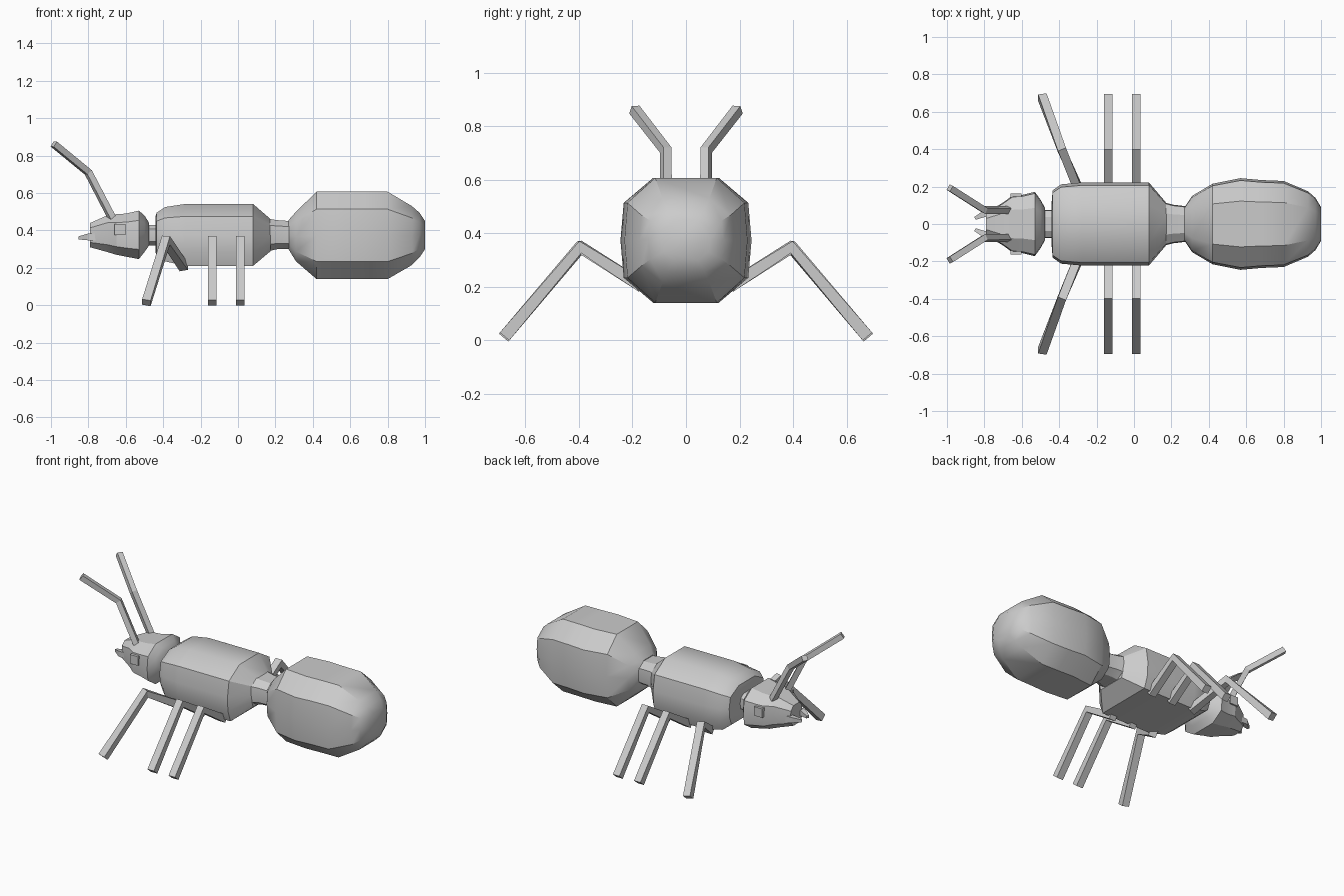
import bpy, bmesh, math
from mathutils import Vector

if "Cube" in bpy.data.objects:
    bpy.data.objects.remove(bpy.data.objects["Cube"])

# half cross-sections from top to bottom (fraction of half width, half height)
ROUND = [(.5, 1), (.95, .6), (1, 0), (.95, -.6), (.5, -1)]
FLAT_BOTTOM = [(.45, 1), (.93, .6), (1, 0), (.98, -.55), (.86, -1)]


def skin(name, rings, smooth=0):
    """Skin a list of closed point rings and cap the ends."""
    bm = bmesh.new()
    vs = [[bm.verts.new(p) for p in r] for r in rings]
    n = len(vs[0])
    for a, b in zip(vs, vs[1:]):
        for i in range(n):
            j = (i + 1) % n
            bm.faces.new((a[i], a[j], b[j], b[i]))
    bm.faces.new(vs[0])
    bm.faces.new(vs[-1][::-1])
    bmesh.ops.recalc_face_normals(bm, faces=bm.faces[:])
    me = bpy.data.meshes.new(name)
    bm.to_mesh(me)
    bm.free()
    ob = bpy.data.objects.new(name, me)
    bpy.context.collection.objects.link(ob)
    if smooth:
        bpy.ops.object.select_all(action='DESELECT')
        bpy.context.view_layer.objects.active = ob
        ob.select_set(True)
        bpy.ops.object.shade_smooth_by_angle(angle=math.radians(smooth))
    return ob


def body(name, stations, half):
    """Stations are (x, half width, bottom z, top z)."""
    rings = []
    for x, w, lo, hi in stations:
        c, h = (lo + hi) / 2, (hi - lo) / 2
        right = [(x, w * u, c + h * v) for u, v in half]
        left = [(x, -w * u, c + h * v) for u, v in reversed(half)]
        rings.append(right + left)
    return skin(name, rings, 32)


def limb(name, pts, side, widths):
    """Square tapered beam along a bent path, built on both sides."""
    for label, s in (("left", 1), ("right", -1)):
        p = [Vector((x, y * s, z)) for x, y, z in pts]
        sd = Vector((side[0], side[1] * s, side[2]))
        rings = []
        for i, q in enumerate(p):
            t = Vector()
            if i > 0:
                t += (q - p[i - 1]).normalized()
            if i < len(p) - 1:
                t += (p[i + 1] - q).normalized()
            t.normalize()
            a = (sd - t * sd.dot(t)).normalized()
            b = t.cross(a)
            h = widths[i] / 2
            rings.append([q + a * h * u + b * h * v
                          for u, v in ((1, 1), (-1, 1), (-1, -1), (1, -1))])
        skin(f"{name}_{label}", rings)


# abdomen
body("abdomen", [(.27, .09, .30, .455), (.31, .15, .235, .50),
                 (.42, .215, .14, .607), (.57, .245, .14, .607),
                 (.68, .235, .14, .607), (.80, .23, .14, .607),
                 (.93, .175, .215, .53), (.97, .14, .255, .495),
                 (1.0, .09, .30, .45)], ROUND)
# thorax and waist
body("thorax", [(-.44, .12, .28, .48), (-.435, .18, .27, .495),
                (-.39, .212, .235, .525), (-.28, .222, .21, .542),
                (.08, .222, .21, .542), (.175, .11, .29, .46)], FLAT_BOTTOM)
body("waist", [(.165, .115, .29, .462), (.21, .103, .30, .455),
               (.28, .095, .30, .45)], ROUND)
# neck and head
body("neck", [(-.49, .075, .32, .43), (-.43, .075, .32, .43)], ROUND)
body("head", [(-.79, .06, .31, .44), (-.70, .115, .285, .48),
              (-.65, .152, .27, .487), (-.60, .155, .26, .49),
              (-.53, .172, .247, .506), (-.50, .13, .285, .48),
              (-.475, .085, .32, .44)], ROUND)

# eyes and jaws
limb("eye", [(-.63, .12, .405), (-.63, .163, .405)], (1, 0, 0), [.058, .058])
limb("jaw", [(-.76, .055, .365), (-.80, .055, .365), (-.85, .03, .36)],
     (0, 0, 1), [.04, .035, .016])

# antennae
limb("antenna", [(-.67, .075, .46), (-.80, .075, .71), (-.985, .193, .862)],
     (.5, 1, 0), [.034, .034, .034])

# legs
for name, xs in (("front_leg", (-.29, -.385, -.49)),
                 ("middle_leg", (-.138,) * 3), ("hind_leg", (.013,) * 3)):
    limb(name, [(xs[0], .17, .205), (xs[1], .395, .348), (xs[2], .678, .014)],
         (1, 0, 0), [.046, .046, .046])
